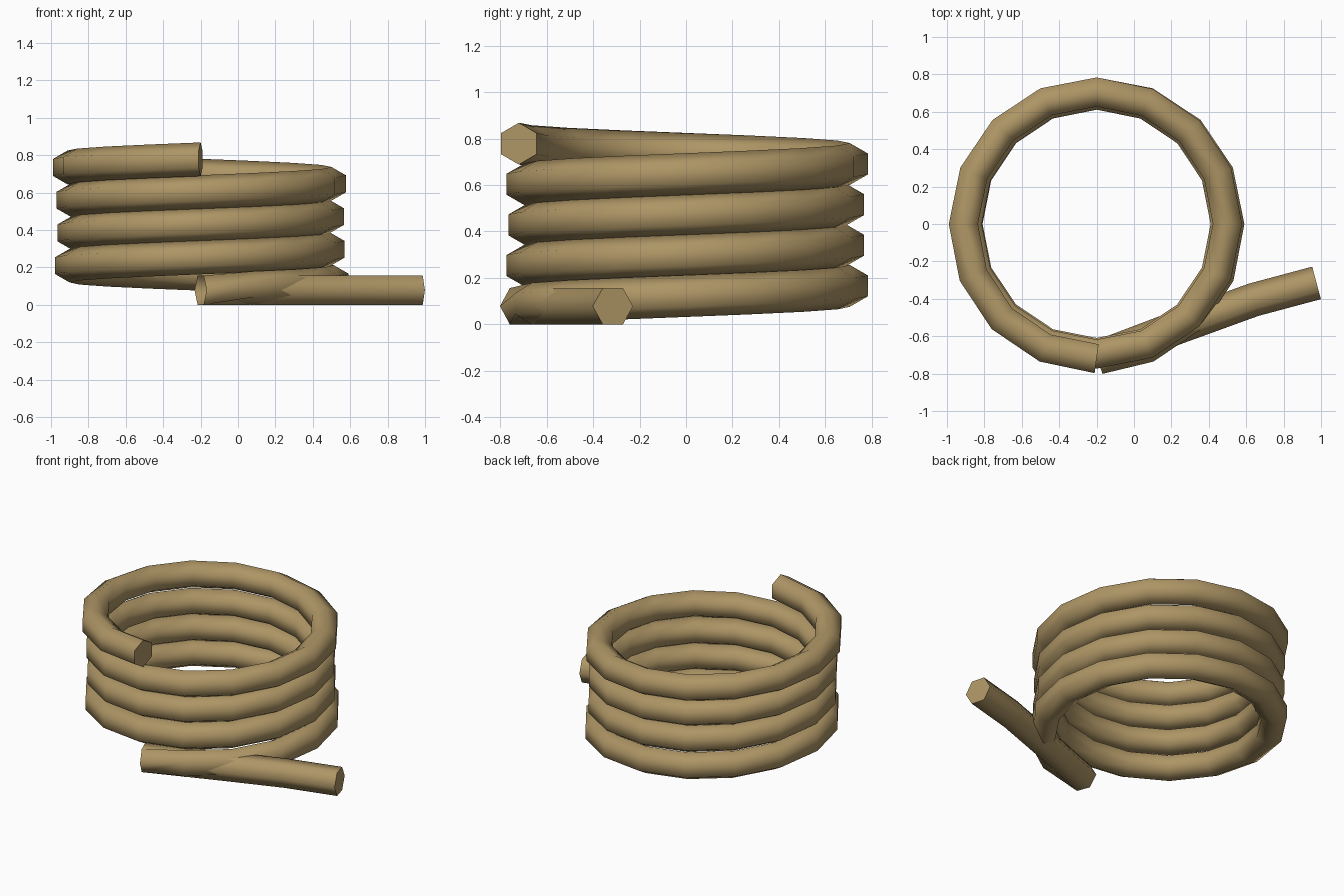
import bpy, bmesh, math
from mathutils import Vector

if "Cube" in bpy.data.objects:
    bpy.data.objects.remove(bpy.data.objects["Cube"])

R = 0.09       # rope radius
SIDES = 6
SEG = 16       # segments per coil turn
TURNS = 4
UP = Vector((0, 0, 1))

bm = bmesh.new()


def ring(center, side, phase):
    """Hexagonal section in the plane of a horizontal side vector and z."""
    return [bm.verts.new(Vector(center)
                         + side * (R * math.cos(phase + i * math.tau / SIDES))
                         + UP * (R * math.sin(phase + i * math.tau / SIDES)))
            for i in range(SIDES)]


def bridge(a, b):
    for i in range(SIDES):
        j = (i + 1) % SIDES
        bm.faces.new((a[i], a[j], b[j], b[i]))


def heading_side(deg):
    a = math.radians(deg)
    return Vector((math.sin(a), -math.cos(a), 0))


# Loose tail lying on the ground, from its free end back to the fold
tail = [((0.976, -0.315, 0.078), 15), ((0.64, -0.405, 0.078), 17),
        ((0.24, -0.55, 0.078), 21), ((-0.2, -0.717, 0.078), 21)]
rings = [ring(c, heading_side(d), 0) for c, d in tail]

# Coil rising counter-clockwise from the fold, slightly waisted
n = SEG * TURNS
for k in range(1, n + 1):
    u = k / n
    a = -math.pi / 2 + k * math.tau / SEG
    rad = 0.687 + 0.033 * (2 * u - 1) ** 2
    c = (-0.2 + rad * math.cos(a), rad * math.sin(a), 0.078 + 0.7 * u)
    s = a - (math.radians(8) if k == n else 0)
    rings.append(ring(c, Vector((math.cos(s), math.sin(s), 0)), math.pi / 6))

for a, b in zip(rings, rings[1:]):
    bridge(a, b)

# End caps
bm.faces.new(rings[0])
bm.faces.new(rings[-1])
bmesh.ops.recalc_face_normals(bm, faces=bm.faces)

mesh = bpy.data.meshes.new("rope_coil")
bm.to_mesh(mesh)
bm.free()
rope = bpy.data.objects.new("rope_coil", mesh)
bpy.context.collection.objects.link(rope)

# Rope colour and soft shading along the strands
mat = bpy.data.materials.new("rope_tan")
mat.diffuse_color = (0.42, 0.30, 0.13, 1)
mat.use_nodes = True
mat.node_tree.nodes["Principled BSDF"].inputs["Base Color"].default_value = mat.diffuse_color
mesh.materials.append(mat)
bpy.context.view_layer.objects.active = rope
rope.select_set(True)
bpy.ops.object.shade_smooth_by_angle(angle=math.radians(70))
